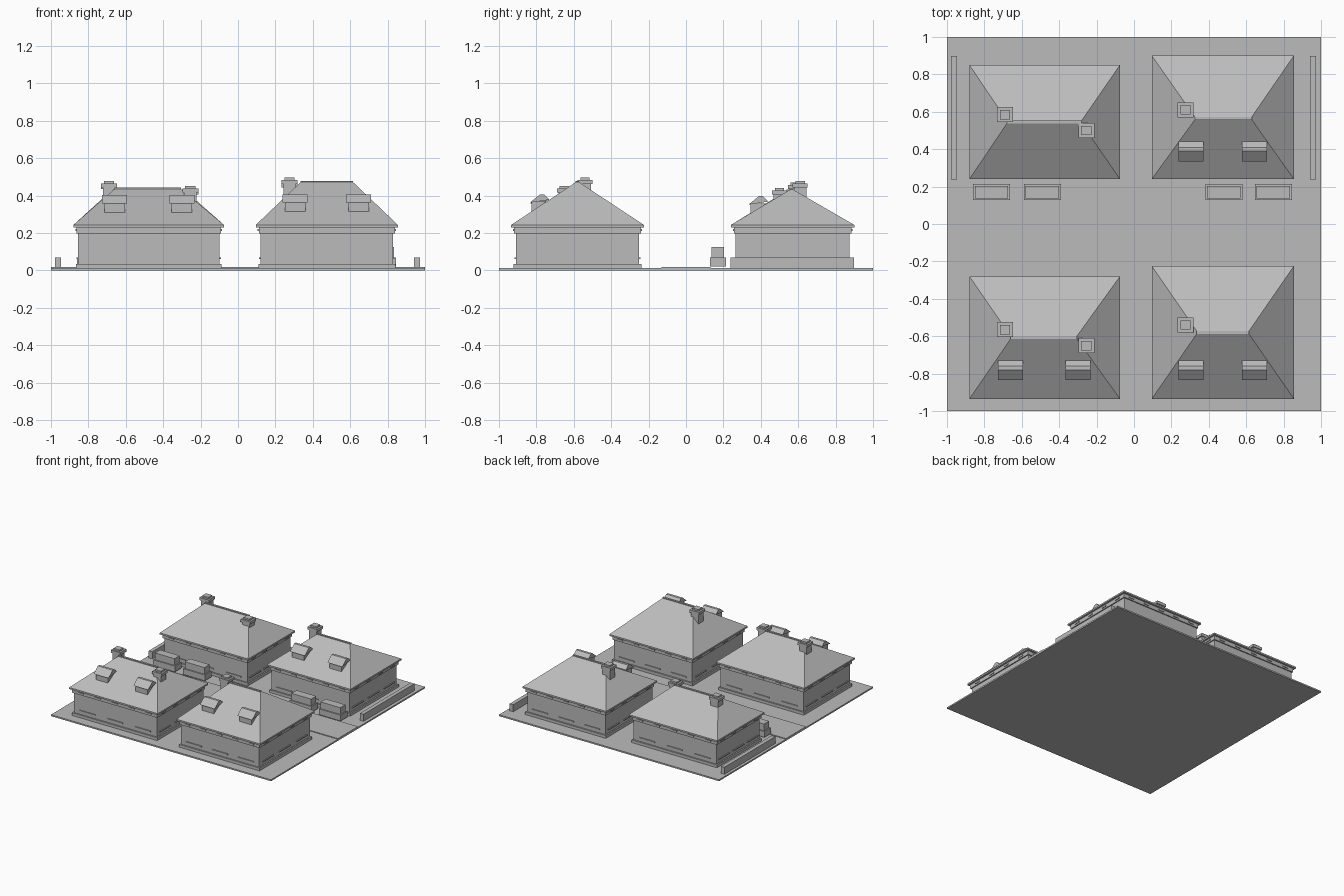
import bpy

cube = bpy.data.objects.get("Cube")
if cube:
    bpy.data.objects.remove(cube)

grey = bpy.data.materials.new("plain grey")
grey.use_nodes = True
GREY = (0.5, 0.5, 0.5, 1)
grey.diffuse_color = GREY
grey.node_tree.nodes["Principled BSDF"].inputs["Base Color"].default_value = GREY


def mesh(name, verts, faces):
    data = bpy.data.meshes.new(name)
    data.from_pydata(verts, [], faces)
    data.materials.append(grey)
    obj = bpy.data.objects.new(name, data)
    bpy.context.collection.objects.link(obj)
    return obj


SIDES = [(0, 1, 5, 4), (1, 2, 6, 5), (2, 3, 7, 6), (3, 0, 4, 7)]


def loft(name, low, z0, high, z1):
    """Solid between two rectangles, each given as x0, x1, y0, y1."""
    verts = []
    for (x0, x1, y0, y1), z in ((low, z0), (high, z1)):
        verts += [(x0, y0, z), (x1, y0, z), (x1, y1, z), (x0, y1, z)]
    return mesh(name, verts, [(3, 2, 1, 0), (4, 5, 6, 7)] + SIDES)


def box(name, rect, z0, z1):
    return loft(name, rect, z0, rect, z1)


def inset(rect, d):
    x0, x1, y0, y1 = rect
    return (x0 + d, x1 - d, y0 + d, y1 - d)


def around(x, y, w, d):
    return (x - w / 2, x + w / 2, y - d / 2, y + d / 2)


def chimney(name, x, y, top):
    box(name + "_chimney_shaft", around(x, y, 0.066, 0.066), top - 0.16, top - 0.03)
    box(name + "_chimney_cap", around(x, y, 0.085, 0.08), top - 0.035, top - 0.013)
    box(name + "_chimney_pot", around(x, y, 0.055, 0.05), top - 0.013, top)


def dormer(name, x, front, z):
    # Box set into the slope, with a small gable whose ridge runs sideways
    box(name + "_dormer_body", (x - 0.055, x + 0.055, front + 0.01, front + 0.1), z, z + 0.052)
    w = 0.067
    section = [(front, z + 0.047), (front + 0.106, z + 0.063),
               (front + 0.075, z + 0.092), (front + 0.055, z + 0.092)]
    verts = [(x + s * w, y, h) for s in (-1, 1) for y, h in section]
    mesh(name + "_dormer_roof", verts, [(3, 2, 1, 0), (4, 5, 6, 7)] + SIDES)


def wall_trim(name, wall, z0, z1, size, out, counts):
    # Evenly spaced raised blocks on all four walls
    x0, x1, y0, y1 = wall
    nx, ny = counts
    for i in range(nx):
        x = x0 + (x1 - x0) * (i + 0.5) / nx
        for y in (y0, y1):
            box(name, around(x, y, size, out * 2), z0, z1)
    for i in range(ny):
        y = y0 + (y1 - y0) * (i + 0.5) / ny
        for x in (x0, x1):
            box(name, around(x, y, out * 2, size), z0, z1)


def house(name, roof, ridge_y, ridge_x, top, chimneys, dormers):
    wall = inset(roof, 0.025)
    box(name + "_walls", wall, 0, 0.23)
    box(name + "_plinth", inset(roof, 0.014), 0, 0.035)
    box(name + "_cornice", inset(roof, 0.016), 0.198, 0.23)
    wall_trim(name + "_sill", wall, 0.062, 0.07, 0.14, 0.008, (3, 3))
    wall_trim(name + "_vent", inset(roof, 0.016), 0.21, 0.22, 0.048, 0.006, (5, 4))
    # Hipped roof with a thin rim and a ridge cap
    box(name + "_eaves", roof, 0.23, 0.243)
    ridge = (ridge_x[0], ridge_x[1], ridge_y - 0.008, ridge_y + 0.008)
    loft(name + "_roof", roof, 0.243, ridge, top)
    box(name + "_ridge_cap", ridge, top - 0.005, top + 0.007)
    for x, y, z in chimneys:
        chimney(name, x, y, z)
    for x, front, z in dormers:
        dormer(name, x, front, z)


# Ground and road
box("ground", (-1, 1, -1, 1), 0, 0.012)
box("road", (-1, 1, -0.13, 0.13), 0.005, 0.018)

# Four houses
house("front_right_house", (-0.88, -0.075, -0.935, -0.28), -0.607, (-0.66, -0.305), 0.435,
      [(-0.69, -0.565, 0.477), (-0.255, -0.65, 0.452)],
      [(-0.66, -0.835, 0.31), (-0.3, -0.835, 0.31)])
house("back_right_house", (-0.88, -0.075, 0.24, 0.85), 0.545, (-0.68, -0.28), 0.425,
      [(-0.69, 0.585, 0.47), (-0.255, 0.5, 0.44)], [])
house("front_left_house", (0.095, 0.855, -0.935, -0.225), -0.58, (0.335, 0.615), 0.472,
      [(0.275, -0.54, 0.497)],
      [(0.305, -0.835, 0.315), (0.645, -0.835, 0.315)])
house("back_left_house", (0.095, 0.855, 0.24, 0.9), 0.565, (0.325, 0.63), 0.432,
      [(0.275, 0.61, 0.477)],
      [(0.305, 0.335, 0.305), (0.645, 0.335, 0.305)])

# Parked box vehicles
for x in (-0.762, -0.49, 0.48, 0.745):
    body = around(x, 0.17, 0.198, 0.086)
    box("vehicle_body", body, 0.022, 0.07)
    box("vehicle_cabin", inset(body, 0.01), 0.07, 0.125)

# Side garden walls
for x in (-0.962, 0.958):
    box("garden_wall", around(x, 0.568, 0.032, 0.66), 0.01, 0.07)
